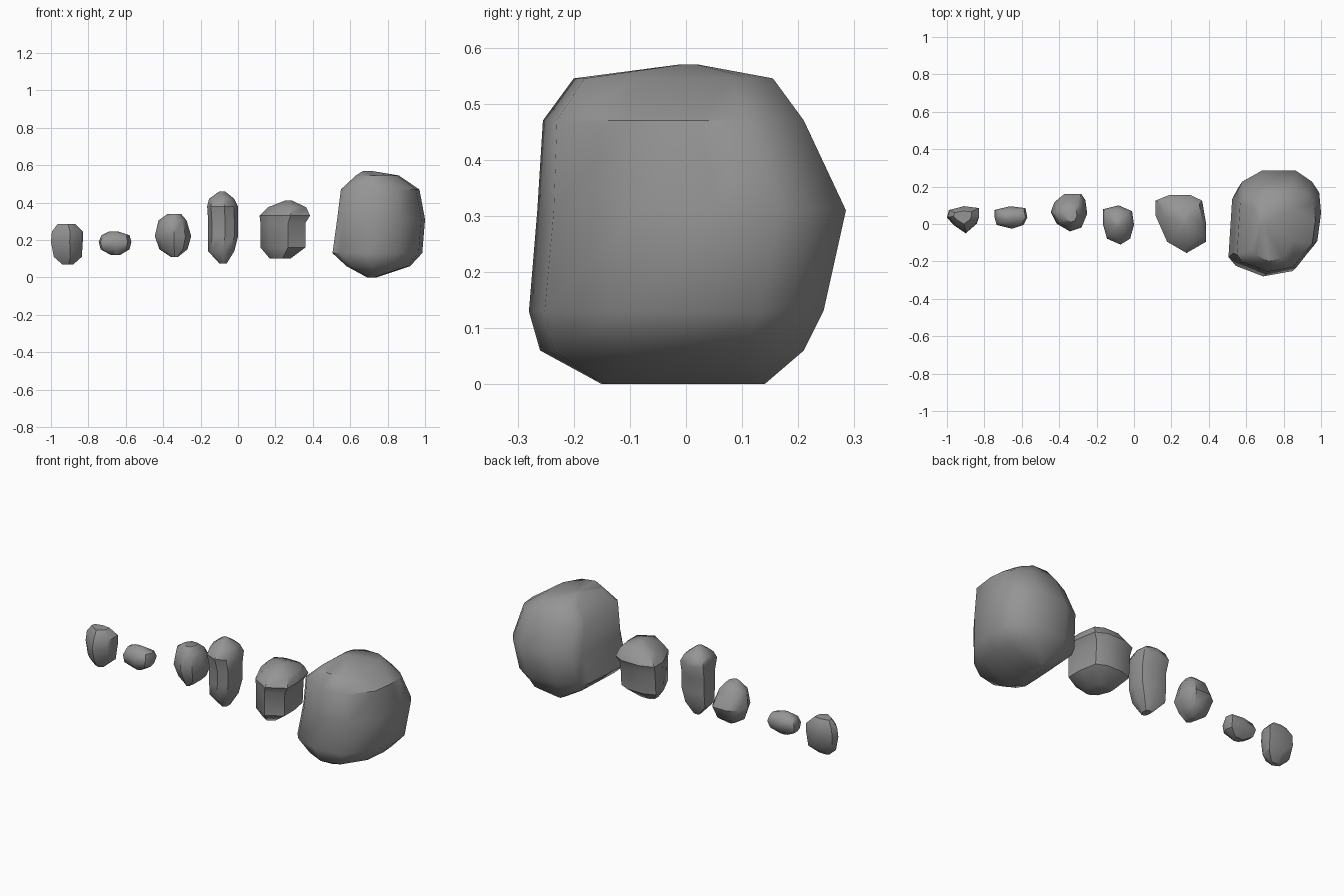
import bpy
import bmesh
from math import radians

cube = bpy.data.objects.get("Cube")
if cube:
    bpy.data.objects.remove(cube, do_unlink=True)

stone = bpy.data.materials.new("grey stone")
stone.use_nodes = True
GREY = (0.3, 0.3, 0.3, 1)
stone.diffuse_color = GREY
stone.node_tree.nodes["Principled BSDF"].inputs["Base Color"].default_value = GREY


def rock(name, plan, levels):
    """Stack copies of a plan outline, each fitted to a level's bounds.

    Units are hundredths; a level is (z, x min, x max, y min, y max).
    """
    xs, ys = zip(*plan)
    left, front = min(xs), min(ys)
    width, depth = max(xs) - left, max(ys) - front
    bm = bmesh.new()
    rings = []
    for z, x0, x1, y0, y1 in levels:
        rings.append([
            bm.verts.new(((x0 + (x - left) / width * (x1 - x0)) / 100,
                          (y0 + (y - front) / depth * (y1 - y0)) / 100,
                          z / 100))
            for x, y in plan])
    count = len(plan)
    for low, high in zip(rings, rings[1:]):
        for i in range(count):
            j = (i + 1) % count
            bm.faces.new((low[i], low[j], high[j], high[i]))
    bm.faces.new(rings[0])
    bm.faces.new(rings[-1])
    bmesh.ops.recalc_face_normals(bm, faces=bm.faces)
    mesh = bpy.data.meshes.new(name)
    bm.to_mesh(mesh)
    bm.free()
    mesh.materials.append(stone)
    obj = bpy.data.objects.new(name, mesh)
    bpy.context.collection.objects.link(obj)
    bpy.ops.object.select_all(action='DESELECT')
    obj.select_set(True)
    bpy.context.view_layer.objects.active = obj
    bpy.ops.object.shade_smooth_by_angle(angle=radians(42))
    return obj


# Large boulder with a ridged underside
rock("boulder",
     plan=[(51, -17), (55, -22), (70, -28), (86, -25), (98, -10), (100, 5),
           (99, 16), (95, 22), (86, 28), (67, 28), (56, 22), (53, 16)],
     levels=[(0, 69, 74, -15, 14), (6, 58, 92, -26, 21),
             (13, 50.5, 98.5, -28, 24.5), (31, 53, 100, -26.5, 28.5),
             (47, 55, 97, -25.5, 21), (54.5, 63, 86, -20, 15.5),
             (57, 67, 71, -1, 2)])

# Block with an overhanging cap
rock("capped_rock",
     plan=[(18, -10), (28, -16), (38, -10), (38, 0), (36, 12), (30, 15),
           (19, 15), (12, 12), (12, 4)],
     levels=[(10, 17, 28, -8, 6), (16, 12, 36, -14, 13),
             (29, 12, 36, -14, 14), (33, 11.5, 38.5, -15.5, 15.5),
             (37.5, 16, 36.5, -12, 13), (41, 25, 29, -2, 4)])

# Upright stone, broader at the top
rock("tall_rock",
     plan=[(-14, -7), (-7, -10), (-2, -7), (0, 0), (-1, 7), (-8, 10),
           (-16, 8), (-16, 0)],
     levels=[(7.5, -10, -6, -3, 3), (14, -16, -2, -8, 7),
             (22, -16, 0, -9, 8), (31, -16, 0, -9, 8),
             (38, -16.5, 0, -11, 10), (42, -15.5, -2, -8, 8),
             (46, -10, -7, -2, 2)])

# Rounded stone
rock("round_rock",
     plan=[(-41, 0), (-34, -4), (-28, -2), (-25, 5), (-26, 12), (-28, 15),
           (-37, 15), (-42, 11), (-44, 6)],
     levels=[(11, -36, -32, 1, 8), (15, -42, -27, -1, 13),
             (22, -44.5, -25, -4, 16), (30.5, -42.5, -27.5, -2, 12),
             (34, -37.5, -30.5, 1, 8)])

# Two small pebbles
rock("flat_pebble",
     plan=[(-73, -1), (-65, -3), (-59, -1), (-57, 3), (-58, 8), (-66, 9),
           (-74, 7), (-74, 3)],
     levels=[(12, -68, -63, 1, 5), (15, -73.5, -58, -2, 8),
             (19, -74.5, -57, -2.5, 9.5), (22.5, -73, -58, -1, 8),
             (24.5, -69, -64, 2, 5)])
rock("small_pebble",
     plan=[(-96, -1), (-90, -5), (-84, 0), (-83, 3), (-83, 8), (-91, 9),
           (-99, 7), (-100, 3)],
     levels=[(7, -94, -88, 1, 4), (11, -98.5, -83.5, -3, 8),
             (19, -100, -83, -5, 9.5), (24.5, -99.5, -83, -4, 9.5),
             (28.5, -96.5, -87, 0, 7)])
